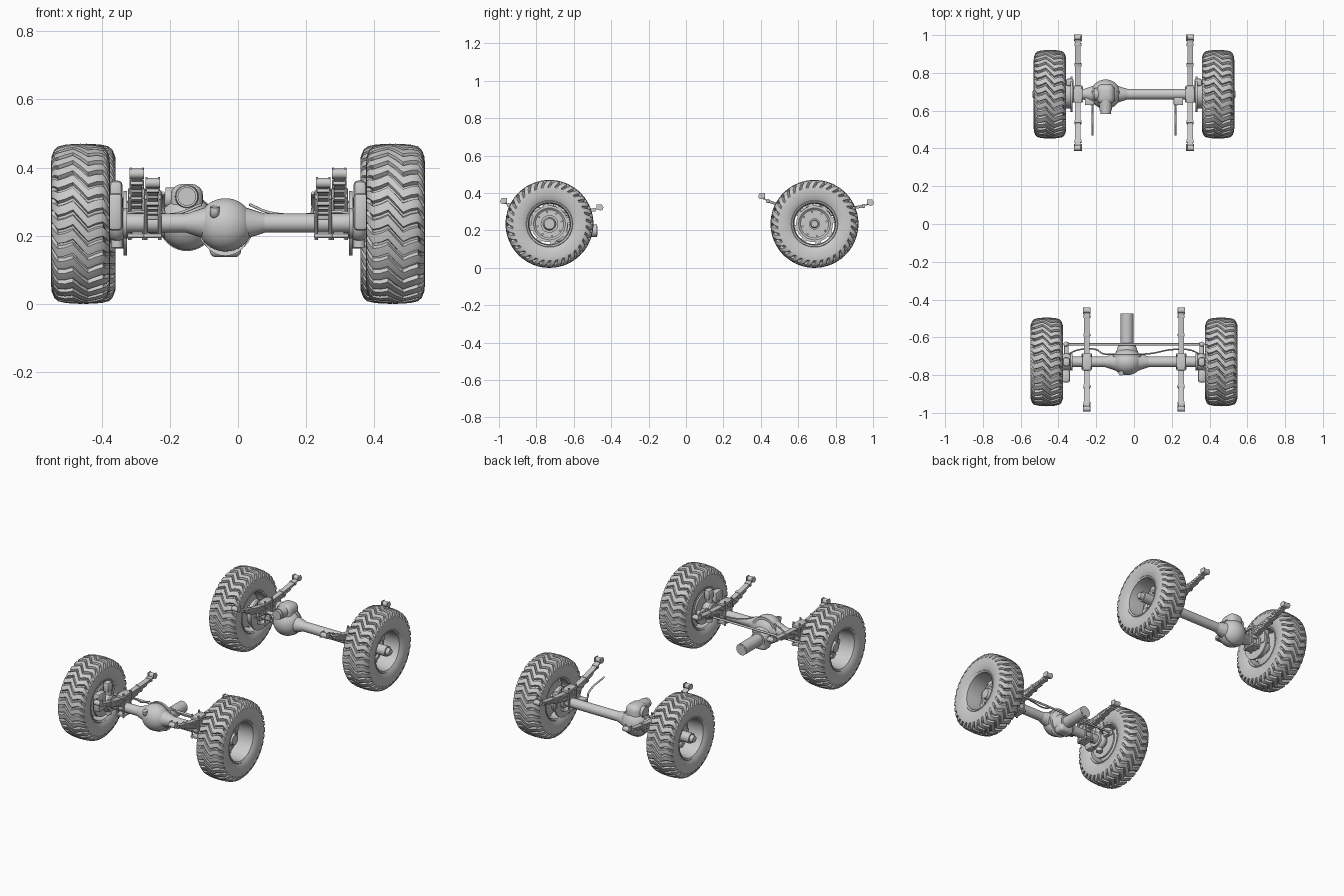
import bpy, bmesh, math
from mathutils import Vector, Matrix

if "Cube" in bpy.data.objects:
    bpy.data.objects.remove(bpy.data.objects["Cube"])

grey = bpy.data.materials.new("plain_grey")
grey.use_nodes = True
grey.diffuse_color = (0.6, 0.6, 0.6, 1)
grey.node_tree.nodes["Principled BSDF"].inputs["Base Color"].default_value = (0.6, 0.6, 0.6, 1)


def finish(name, bm, smooth=True):
    bmesh.ops.recalc_face_normals(bm, faces=bm.faces)
    me = bpy.data.meshes.new(name)
    bm.to_mesh(me)
    bm.free()
    me.materials.append(grey)
    ob = bpy.data.objects.new(name, me)
    bpy.context.collection.objects.link(ob)
    if smooth:
        bpy.ops.object.select_all(action='DESELECT')
        ob.select_set(True)
        bpy.context.view_layer.objects.active = ob
        bpy.ops.object.shade_smooth_by_angle(angle=math.radians(35))
    return ob


def cyl(name, a, b, r, r2=None, seg=24):
    a, b = Vector(a), Vector(b)
    d = b - a
    m = Matrix.Translation((a + b) / 2) @ d.to_track_quat('Z', 'Y').to_matrix().to_4x4()
    bm = bmesh.new()
    bmesh.ops.create_cone(bm, cap_ends=True, segments=seg, radius1=r,
                          radius2=r if r2 is None else r2, depth=d.length, matrix=m)
    return finish(name, bm)


def box(name, c, size, bevel=0.004, rot=0, segments=2):
    bm = bmesh.new()
    m = Matrix.Translation(c) @ Matrix.Rotation(rot, 4, 'X') @ Matrix.Diagonal((*size, 1))
    bmesh.ops.create_cube(bm, size=1, matrix=m)
    if bevel:
        bmesh.ops.bevel(bm, geom=bm.edges[:], offset=bevel, segments=segments,
                        affect='EDGES', profile=0.5)
    return finish(name, bm)


def ball(name, c, radii):
    bm = bmesh.new()
    bmesh.ops.create_uvsphere(bm, u_segments=36, v_segments=20, radius=1,
                              matrix=Matrix.Translation(c) @ Matrix.Diagonal((*radii, 1)))
    return finish(name, bm)


def ring(name, c, rows, columns):
    """Closed ring about x; rows are functions of column giving (u, r, angle)."""
    bm = bmesh.new()
    grid = []
    for col in columns:
        line = []
        for row in rows:
            u, r, t = row(col)
            line.append(bm.verts.new((c[0] + u, c[1] + r * math.cos(t), c[2] + r * math.sin(t))))
        grid.append(line)
    n, k = len(grid), len(rows)
    for i in range(n):
        for j in range(k):
            p, q = grid[i], grid[(i + 1) % n]
            bm.faces.new((p[j], q[j], q[(j + 1) % k], p[(j + 1) % k]))
    return finish(name, bm)


def tube(name, pts, r):
    cu = bpy.data.curves.new(name, 'CURVE')
    cu.dimensions = '3D'
    cu.bevel_depth = r
    cu.use_fill_caps = True
    sp = cu.splines.new('BEZIER')
    sp.bezier_points.add(len(pts) - 1)
    for bp, p in zip(sp.bezier_points, pts):
        bp.co = p
        bp.handle_left_type = bp.handle_right_type = 'AUTO'
    cu.materials.append(grey)
    ob = bpy.data.objects.new(name, cu)
    bpy.context.collection.objects.link(ob)


# Tyre section: (half width, radius, groove inset sideways, groove depth)
HALF = [(.068, .116, 0, 0), (.078, .13, 0, 0), (.084, .155, 0, 0), (.086, .18, 0, 0),
        (.085, .196, 0, 0), (.083, .202, .007, .002), (.077, .217, .008, .009),
        (.066, .227, 0, .014), (.045, .232, 0, .013), (.022, .234, 0, .011)]
SECTION = [(-u, r, -g, d) for u, r, g, d in HALF] + [(0, .235, 0, .007)] + HALF[::-1]
LUGS = 34
STEPS = [(0, 0), (.22, 0), (.44, 0), (.62, 0), (.72, 1), (.9, 1)]


def tyre(name, c):
    def row(u, r, g, d):
        skew = 1.7 * u + .07 * math.sin(u * 2 * math.pi / .085)
        return lambda col: (u - g * col[1], r - d * col[1], col[0] + skew)
    cols = [((i + f) * math.tau / LUGS, low) for i in range(LUGS) for f, low in STEPS]
    ring(name, c, [row(*s) for s in SECTION], cols)


def lathe(name, c, pts, seg=48):
    rows = [lambda t, u=u, r=r: (u, r, t) for u, r in pts]
    ring(name, c, rows, [i * math.tau / seg for i in range(seg)])


def wheel(tag, s, cx, cy, hub_r, hub_end):
    c = Vector((s * cx, cy, .235))
    at = lambda u, y=0, z=0: c + Vector((s * u, y, z))
    tyre(tag + "_tyre", c)
    lathe(tag + "_rim", c, [(-.073, .126), (-.077, .122), (-.072, .113), (0, .108),
                            (.072, .113), (.077, .122), (.073, .126), (0, .117)])
    # wheel disc held by tabs with open slots between
    lathe(tag + "_disc", c, [(s * u, r) for u, r in
                             [(-.03, .02), (-.03, .075), (-.022, .085), (-.022, .098),
                              (-.03, .098), (-.038, .075), (-.038, .02)]])
    for i in range(8):
        a = i * math.tau / 8 + .2
        y, z = math.cos(a), math.sin(a)
        box(tag + "_rim_tab", at(-.026, .103 * y, .103 * z), (.008, .022, .03), 0, a)
        cyl(tag + "_wheel_bolt", at(-.032, .066 * y, .066 * z), at(-.02, .066 * y, .066 * z), .006, seg=6)
    cyl(tag + "_hub", at(-.06), at(hub_end - .02), hub_r)
    cyl(tag + "_hub_cap", at(hub_end - .022), at(hub_end), hub_r * .75, hub_r * .6)


def leaf_spring(tag, x, yc, lo, hi, mid):
    """lo and hi are the (y, z) ends, mid the height over the axle."""
    def z_at(y):
        ey, ez = lo if y < yc else hi
        return mid + (ez - mid) * abs((y - yc) / (ey - yc)) ** 1.6
    slope = lambda y: math.atan((z_at(y + .005) - z_at(y - .005)) / .01)
    for k in range(6):
        f = 1 - k * .15
        a, b = yc + (lo[0] - yc) * f, yc + (hi[0] - yc) * f
        bm = bmesh.new()
        prev = None
        for i in range(25):
            y = a + (b - a) * i / 24
            z = z_at(y) - k * .008
            cur = [bm.verts.new((x + dx, y, z + dz)) for dx, dz in
                   ((-.015, 0), (.015, 0), (.015, -.007), (-.015, -.007))]
            if prev:
                for j in range(4):
                    bm.faces.new((prev[j], cur[j], cur[(j + 1) % 4], prev[(j + 1) % 4]))
            else:
                bm.faces.new(cur)
            prev = cur
        bm.faces.new(prev)
        finish(tag + "_spring_leaf", bm, False)
    # eyes, shackles and clips
    for y, z in (lo, hi):
        d = .012 if y < yc else -.012
        cyl(tag + "_spring_eye", (x - .021, y + d, z), (x + .021, y + d, z), .015)
        for dx in (-.018, .018):
            box(tag + "_shackle", (x + dx, y + d * 1.5, z + .004), (.006, .03, .028), .002)
        for f, k in ((.84, 1), (.5, 3)):
            cy = yc + (y - yc) * f
            box(tag + "_spring_clip", (x, cy, z_at(cy) - .004 * k - .003),
                (.037, .014, .012 + .008 * k), .002, slope(cy))
    # seat, clamp plates and bolts around the axle
    box(tag + "_spring_seat", (x, yc, .262), (.036, .07, .03))
    box(tag + "_top_plate", (x, yc, mid + .008), (.05, .09, .016))
    box(tag + "_bottom_plate", (x, yc, .2), (.055, .085, .012))
    for dx in (-.021, .021):
        for dy in (-.033, .033):
            cyl(tag + "_u_bolt", (x + dx, yc + dy, .188), (x + dx, yc + dy, mid + .028), .0055, seg=10)


FY, RY, AZ, DX, RX = -.73, .687, .237, -.037, -.15

for s, side in ((-1, "right"), (1, "left")):
    f, r = "front_" + side, "rear_" + side
    wheel(f, s, .462, FY, .047, .03)
    wheel(r, s, .445, RY, .03, .093)
    leaf_spring(f, s * .25, FY, (-.99, .355), (-.445, .322), .305)
    leaf_spring(r, s * .297, RY, (.39, .382), (1.0, .347), .31)

    # front steering knuckle, brake and steering arm
    ball(f + "_knuckle", (s * .355, FY, AZ), (.035, .05, .055))
    cyl(f + "_spindle", (s * .34, FY, AZ), (s * .42, FY, AZ), .036)
    cyl(f + "_king_pin", (s * .355, FY, .165), (s * .355, FY, .31), .018)
    cyl(f + "_brake_disc", (s * .384, FY, AZ), (s * .394, FY, AZ), .092, seg=40)
    box(f + "_caliper", (s * .36, -.805, .27), (.042, .07, .11), .012)
    box(f + "_brake_bracket", (s * .358, FY, .33), (.04, .05, .065), .015)
    box(f + "_steering_arm", (s * .358, -.675, .25), (.025, .1, .018), .005)
    ball(f + "_ball_joint", (s * .36, -.637, .252), (.014, .014, .016))
    cyl(f + "_axle_flange", (s * .325, FY, AZ), (s * .337, FY, AZ), .045)
    tube(f + "_brake_pipe", [(DX + s * .07, -.69, .292), (DX + s * .13, -.685, .268),
                             (s * .2, -.665, .262), (s * .3, -.668, .27), (s * .35, -.69, .26)], .004)

    # rear brake and bracket rod
    cyl(r + "_brake_disc", (s * .326, RY, AZ), (s * .336, RY, AZ), .095, seg=40)
    cyl(r + "_brake_drum", (s * .336, RY, AZ), (s * .37, RY, AZ), .075, seg=40)
    cyl(r + "_axle_flange", (s * .31, RY, AZ), (s * .328, RY, AZ), .045)
    box(r + "_caliper", (s * .34, .75, .26), (.04, .04, .09), .01)
    tube(r + "_bracket_rod", [(s * .255, .64, .25), (s * .222, .63, .255),
                              (s * .22, .615, .285), (s * .219, .47, .325)], .005)
    box(r + "_rod_mount", (s * .235, .65, .25), (.05, .04, .025))

    # axle tubes widening into the differentials
    for tag, y, dx in (("front", FY, DX), ("rear", RY, RX)):
        cyl(tag + "_axle_tube", (dx, y, AZ), (s * .36, y, AZ), .028)
        cyl(tag + "_tube_cone", (dx + s * .06, y, AZ), (dx + s * .115, y, AZ), .046, .028)

cyl("tie_rod", (-.36, -.637, .252), (.36, -.637, .252), .006, seg=12)

# Front differential
ball("front_differential", (DX, FY, .232), (.081, .07, .078))
cyl("front_cover_flange", (DX, -.705, .228), (DX, -.69, .228), .082, seg=40)
cyl("front_pinion_housing", (DX, -.71, .21), (DX, -.64, .198), .07, .045)
box("front_lower_housing", (DX, -.665, .175), (.092, .07, .076), .018, segments=3)
cyl("drive_shaft", (DX, -.65, .198), (DX, -.475, .198), .034, seg=32)
cyl("drive_shaft_collar", (DX, -.65, .198), (DX, -.632, .198), .045)
cyl("drive_shaft_bore", (DX, -.48, .198), (DX, -.474, .198), .026)
tube("filler_neck", [(-.066, -.765, .26), (-.068, -.785, .265), (-.068, -.79, .285)], .014)

# Rear differential with a raised pinion housing
ball("rear_differential", (RX, RY, .238), (.08, .078, .08))
box("rear_upper_housing", (RX, RY, .285), (.096, .11, .134), .035, segments=4)
cyl("rear_pinion_housing", (RX, .66, .315), (RX, .6, .315), .036, .032)
cyl("rear_pinion_flange", (RX, .602, .315), (RX, .582, .315), .027)
cyl("rear_side_cover", (RX - .062, RY, .31), (RX, RY, .31), .032)
cyl("rear_cover_flange", (RX, .69, .238), (RX, .704, .238), .083, seg=40)
